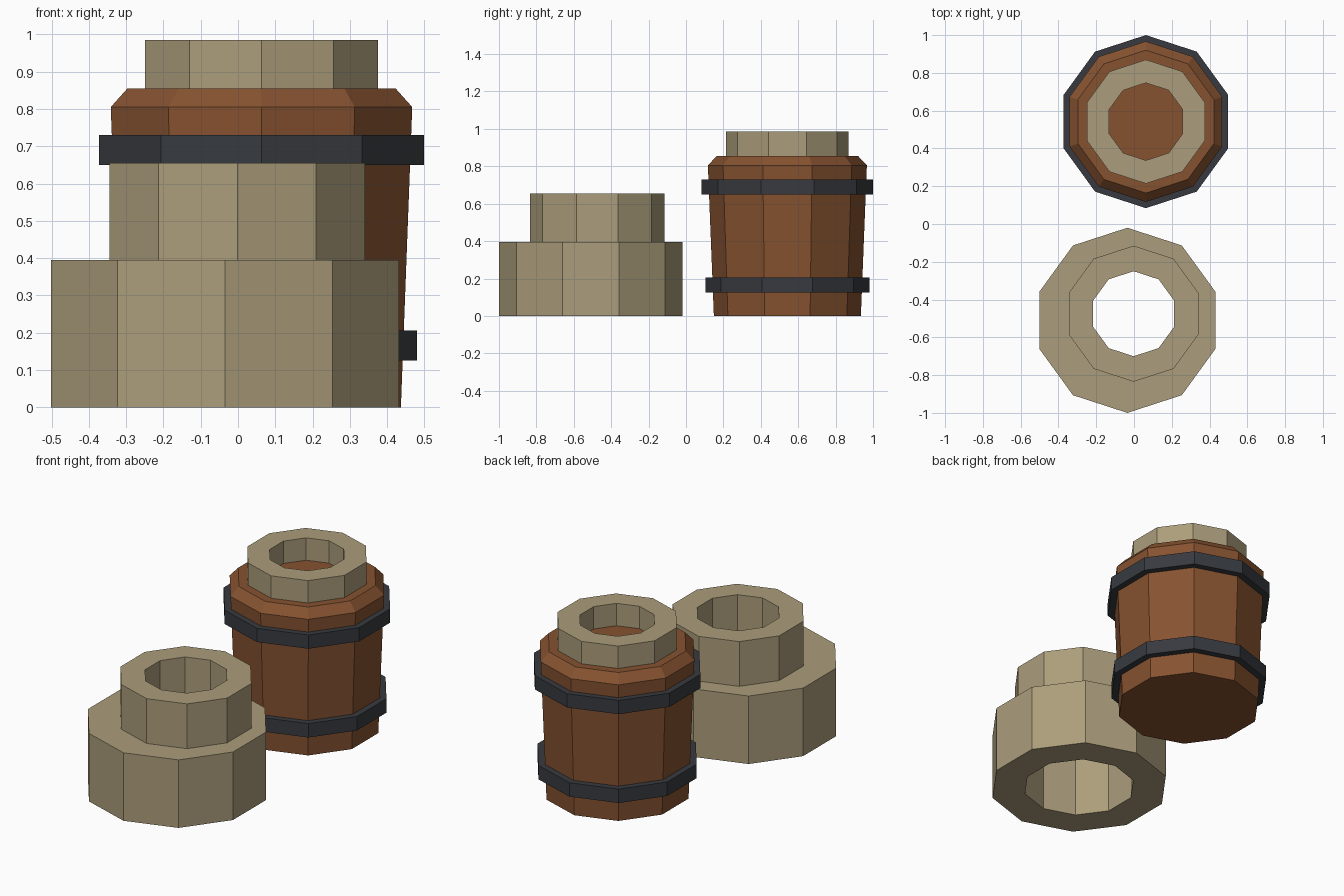
import bpy, bmesh, math

if "Cube" in bpy.data.objects:
    bpy.data.objects.remove(bpy.data.objects["Cube"])

SIDES = 10


def material(name, rgb):
    m = bpy.data.materials.new(name)
    m.diffuse_color = (*rgb, 1)
    m.use_nodes = True
    m.node_tree.nodes["Principled BSDF"].inputs["Base Color"].default_value = m.diffuse_color
    return m


STONE = material("stone", (0.41, 0.34, 0.20))
WOOD = material("wood", (0.24, 0.085, 0.03))
IRON = material("iron", (0.038, 0.042, 0.05))


def lathe(name, centre, profile, mat, closed):
    """Ten-sided turned part from (radius, z) points; closed profiles make rings, open ones get end caps."""
    bm = bmesh.new()
    loops = []
    for r, z in profile:
        angles = [math.pi / 2 + i * math.tau / SIDES for i in range(SIDES)]
        loops.append([bm.verts.new((r * math.cos(a), r * math.sin(a), z)) for a in angles])
    pairs = list(zip(loops, loops[1:]))
    if closed:
        pairs.append((loops[-1], loops[0]))
    for lo, hi in pairs:
        for i in range(SIDES):
            j = (i + 1) % SIDES
            bm.faces.new((lo[i], lo[j], hi[j], hi[i]))
    if not closed:
        bm.faces.new(loops[0][::-1])
        bm.faces.new(loops[-1])
    bmesh.ops.recalc_face_normals(bm, faces=bm.faces)
    mesh = bpy.data.meshes.new(name)
    bm.to_mesh(mesh)
    bm.free()
    mesh.materials.append(mat)
    ob = bpy.data.objects.new(name, mesh)
    ob.location = (*centre, 0)
    bpy.context.collection.objects.link(ob)
    return ob


def ring(name, centre, outer, inner, z0, z1, mat):
    return lathe(name, centre, [(outer, z0), (outer, z1), (inner, z1), (inner, z0)], mat, True)


# Barrel with flared staves and a chamfered top
BARREL = (0.063, 0.542)
lathe("barrel_body", BARREL, [(0.393, 0), (0.425, 0.805), (0.378, 0.855)], WOOD, False)

# Iron hoops
ring("lower_hoop", BARREL, 0.438, 0.39, 0.125, 0.206, IRON)
ring("upper_hoop", BARREL, 0.458, 0.41, 0.65, 0.73, IRON)

# Stone rings: one on the barrel, two stacked in front
ring("barrel_top_ring", BARREL, 0.328, 0.205, 0.855, 0.985, STONE)
ring("stack_base_ring", (-0.035, -0.51), 0.49, 0.306, 0, 0.395, STONE)
ring("stack_top_ring", (-0.002, -0.475), 0.36, 0.225, 0.395, 0.655, STONE)
